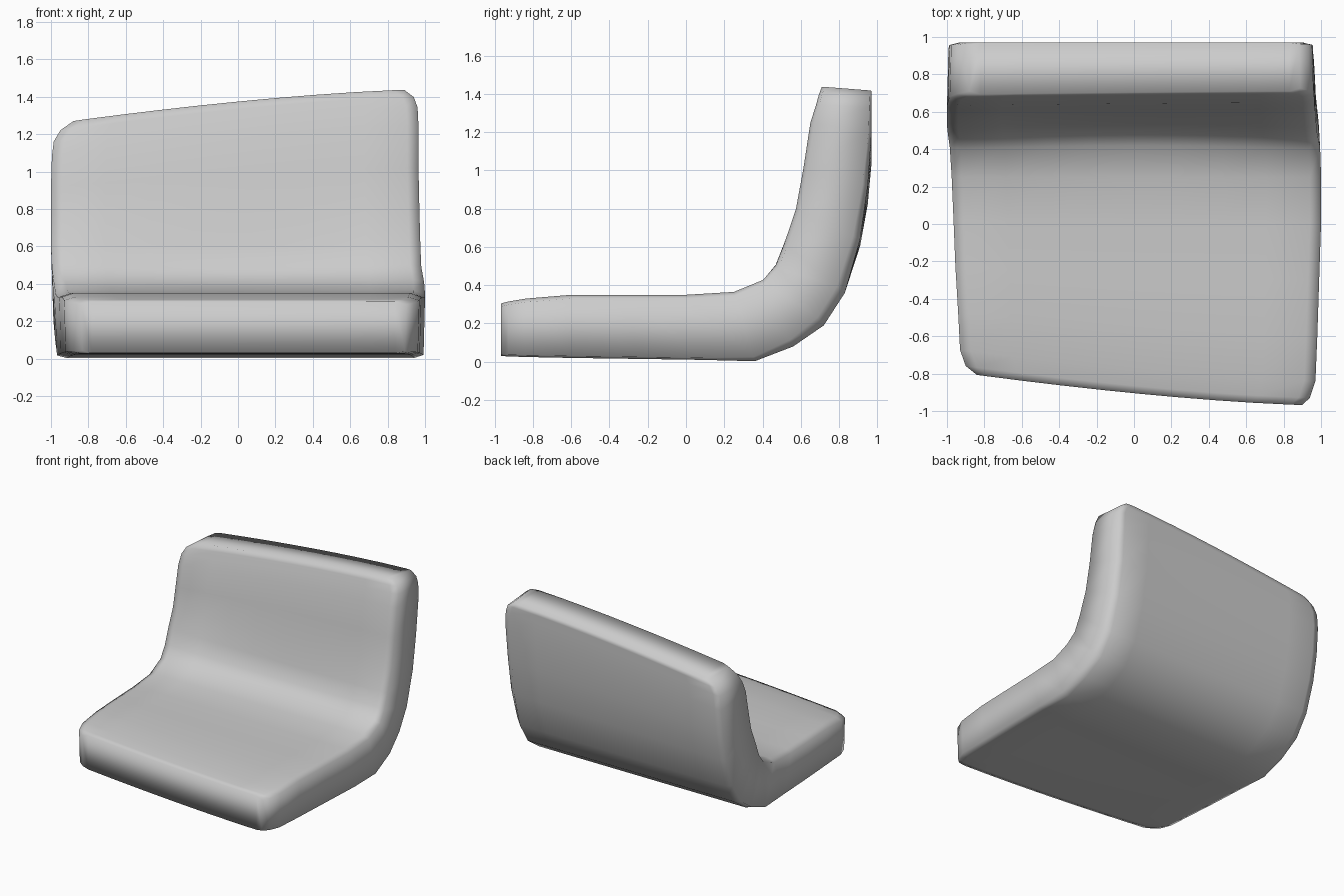
import bpy, bmesh

# Stations along the bent shell:
# inner (y, z), outer (y, z), left x, right x, end slant, right outer rim depth
stations = [
    (-0.97, 0.305, -0.97, 0.03, -0.84, 0.90, 1.0, 0.97),
    (-0.93, 0.315, -0.93, 0.028, -0.90, 0.94, 1.0, 0.97),
    (-0.84, 0.33, -0.84, 0.025, -0.93, 0.97, 0.95, 0.97),
    (-0.60, 0.35, -0.60, 0.02, -0.94, 0.98, 0.7, 0.97),
    (-0.30, 0.35, -0.25, 0.015, -0.955, 0.99, 0.4, 0.97),
    (0.00, 0.35, 0.08, 0.01, -0.965, 1.0, 0.1, 0.97),
    (0.25, 0.365, 0.36, 0.003, -0.975, 1.0, 0.0, 0.94),
    (0.40, 0.43, 0.56, 0.08, -0.985, 0.995, 0.0, 0.90),
    (0.465, 0.51, 0.72, 0.19, -0.995, 0.98, 0.0, 0.87),
    (0.51, 0.62, 0.83, 0.36, -1.0, 0.975, 0.0, 0.87),
    (0.575, 0.80, 0.91, 0.64, -1.0, 0.97, 0.2, 0.89),
    (0.615, 1.02, 0.95, 0.92, -1.0, 0.965, 0.55, 0.92),
    (0.65, 1.25, 0.97, 1.20, -0.995, 0.965, 0.9, 0.95),
    (0.68, 1.345, 0.97, 1.33, -0.985, 0.96, 1.0, 0.96),
    (0.695, 1.40, 0.97, 1.385, -0.95, 0.94, 1.0, 0.97),
    (0.71, 1.44, 0.97, 1.42, -0.88, 0.89, 1.0, 0.97),
]
COLS = 9
bm = bmesh.new()


def ring(i):
    iy, iz, oy, oz, xl, xr, slant, rim = stations[i]
    sag = {7: 0.02, 8: 0.03, 9: 0.02}.get(i, 0)

    def point(x, t):
        y, z = iy + (oy - iy) * t, iz + (oz - iz) * t
        drop = 0.185 * slant * max(0, (1 - x) / 2) ** 1.5
        if i < 7:
            return bm.verts.new((x, y + drop, z))
        hollow = sag * max(0, 1 - x * x) * (1 - t)
        return bm.verts.new((x, y + hollow - drop * 0.1 * (1 - t), z - hollow - drop))

    def row(inset, t):
        a, b = xl + inset, xr - inset
        return [point(a + (b - a) * k / (COLS - 1), t) for k in range(COLS)]

    # Gently crowned faces with nearly full-depth flat sides
    inner, outer = row(0.06, 0), row(0.06, 1)
    right = [point(xr, 0.06), point(xr - 0.008, rim)]
    left = [point(xl + 0.008, 0.96), point(xl, 0.06)]
    return inner + right + outer[::-1] + left, inner, outer, right, left


# Skin between the rings
rings = [ring(i) for i in range(len(stations))]
for (a, *_), (b, *_) in zip(rings, rings[1:]):
    n = len(a)
    for k in range(n):
        bm.faces.new((a[k], a[(k + 1) % n], b[(k + 1) % n], b[k]))

# Front and top end faces
for _, inner, outer, right, left in (rings[0], rings[-1]):
    for k in range(COLS - 1):
        bm.faces.new((inner[k], inner[k + 1], outer[k + 1], outer[k]))
    bm.faces.new((inner[-1], right[0], right[1], outer[-1]))
    bm.faces.new((outer[0], left[0], left[1], inner[0]))

bmesh.ops.recalc_face_normals(bm, faces=bm.faces)
for f in bm.faces:
    f.smooth = True

mesh = bpy.data.meshes.new("seat_shell")
bm.to_mesh(mesh)
bm.free()
bpy.context.collection.objects.link(bpy.data.objects.new("seat_shell", mesh))
